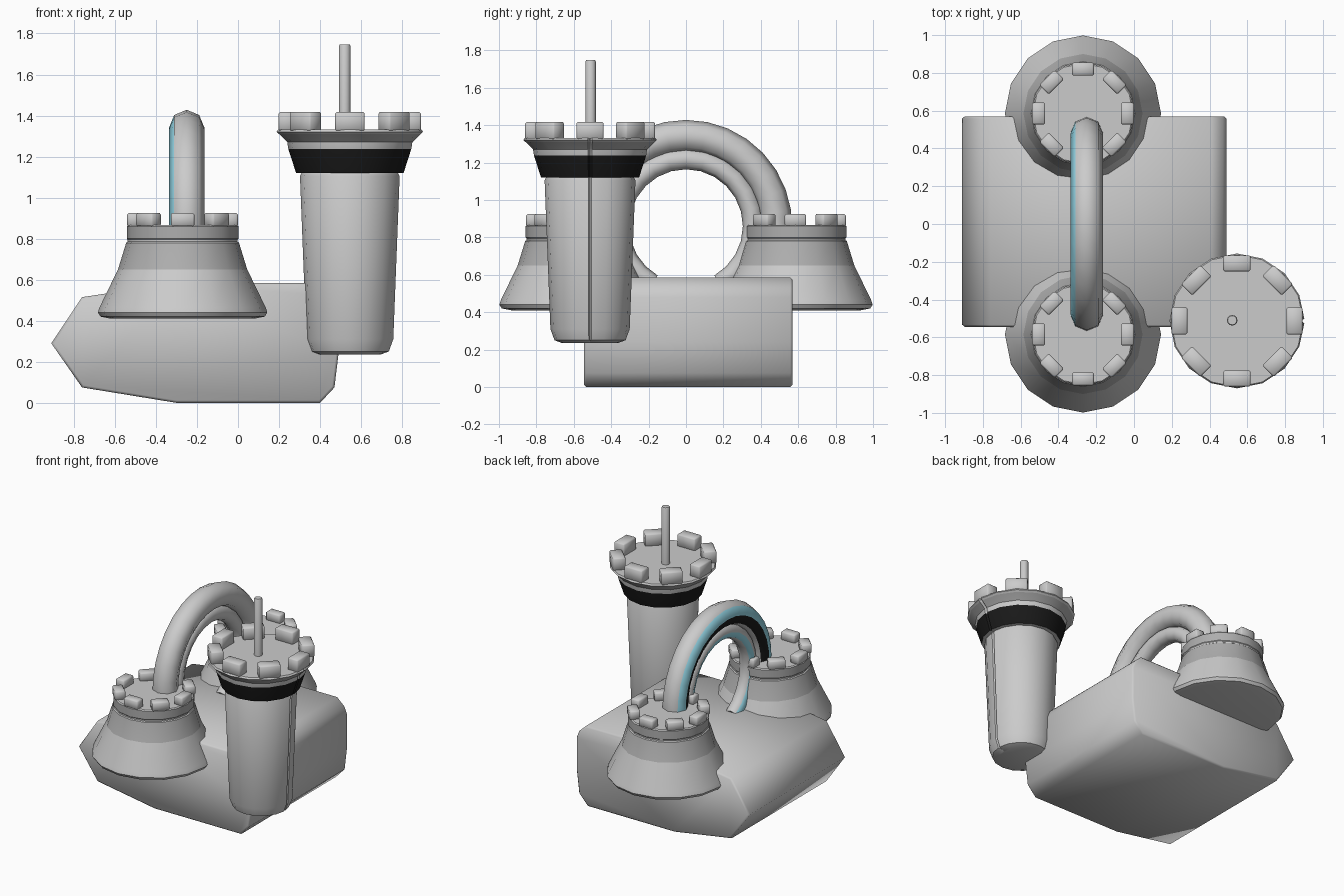
import bpy, bmesh, math
from mathutils import Vector, Matrix

if "Cube" in bpy.data.objects:
    bpy.data.objects.remove(bpy.data.objects["Cube"])


def material(name, rgb):
    m = bpy.data.materials.new(name)
    m.diffuse_color = (*rgb, 1)
    m.use_nodes = True
    m.node_tree.nodes["Principled BSDF"].inputs["Base Color"].default_value = m.diffuse_color
    return m


GREY = material("grey", (0.8, 0.8, 0.8))
DARK = material("dark_grey", (0.42, 0.42, 0.42))
BLACK = material("black", (0.01, 0.01, 0.01))
BLUE = material("blue", (0.3, 0.68, 0.8))
MATS = [GREY, DARK, BLACK, BLUE]


def finish(bm, name, loc=(0, 0, 0), angle=40):
    bmesh.ops.recalc_face_normals(bm, faces=bm.faces[:])
    me = bpy.data.meshes.new(name)
    bm.to_mesh(me)
    bm.free()
    for m in MATS:
        me.materials.append(m)
    me.shade_smooth()
    me.set_sharp_from_angle(angle=math.radians(angle))
    ob = bpy.data.objects.new(name, me)
    ob.location = loc
    bpy.context.collection.objects.link(ob)
    return ob


def lathe(name, profile, loc, sides=16, colours={}, seam=False, angle=35):
    """Turn (radius, z) points; colours maps a profile span to a material slot."""
    bm = bmesh.new()
    spokes = [(2 * math.pi * i / sides, 1) for i in range(sides)]
    if seam:
        spokes = [(-0.035, 1), (0, 0.95), (0.035, 1)] + spokes[1:]
    rings = [[bm.verts.new((r * k * math.cos(a), r * k * math.sin(a), z))
              for a, k in spokes] for r, z in profile]
    n = len(spokes)
    for j in range(len(rings) - 1):
        for i in range(n):
            f = bm.faces.new((rings[j][i], rings[j][(i + 1) % n],
                              rings[j + 1][(i + 1) % n], rings[j + 1][i]))
            f.material_index = colours.get(j, 0)
    bm.faces.new(rings[0])
    bm.faces.new(rings[-1])
    return finish(bm, name, loc, angle)


def bolt_ring(name, centre, radius, size):
    """Eight bevelled blocks around a lid."""
    bm = bmesh.new()
    for i in range(8):
        mat = (Matrix.Rotation(i * math.pi / 4, 4, 'Z')
               @ Matrix.Translation((radius, 0, size[2] / 2))
               @ Matrix.Diagonal((*size, 1)))
        bmesh.ops.create_cube(bm, size=1, matrix=mat)
    bmesh.ops.bevel(bm, geom=bm.edges[:], offset=0.008, segments=1, affect='EDGES')
    return finish(bm, name, centre, 50)


def hoop(name, centre, R, r, start, end, steps, colours, sides=8):
    """Tube bent in the yz plane; colours maps a side of the tube to a slot."""
    bm = bmesh.new()
    rings = []
    for i in range(steps + 1):
        t = start + (end - start) * i / steps
        ring = []
        for j in range(sides):
            p = 2 * math.pi * j / sides
            d = R + r * math.cos(p)
            ring.append(bm.verts.new((r * math.sin(p), d * math.cos(t), d * math.sin(t))))
        rings.append(ring)
    for a, b in zip(rings, rings[1:]):
        for j in range(sides):
            k = (j + 1) % sides
            bm.faces.new((a[j], a[k], b[k], b[j])).material_index = colours.get(j, 0)
    bm.faces.new(rings[0])
    bm.faces.new(rings[-1])
    return finish(bm, name, centre, 50)


# Main body: side outline extruded front to back
outline = [(-0.91, 0.29), (-0.76, 0.075), (-0.30, 0), (0.40, 0), (0.47, 0.075),
           (0.49, 0.24), (0.49, 0.48), (0.47, 0.53), (0.41, 0.585), (-0.30, 0.585),
           (-0.76, 0.515)]
bm = bmesh.new()
face = bm.faces.new([bm.verts.new((x, -0.545, z)) for x, z in outline])
ext = bmesh.ops.extrude_face_region(bm, geom=[face])
bmesh.ops.translate(bm, vec=(0, 1.115, 0),
                    verts=[v for v in ext['geom'] if isinstance(v, bmesh.types.BMVert)])
rim = [e for e in bm.edges if abs(e.verts[0].co.y - e.verts[1].co.y) < 1e-4]
bmesh.ops.bevel(bm, geom=rim, offset=0.012, segments=1, affect='EDGES')
finish(bm, "body", angle=50)

# Flared caps at both ends of the handle, with bolts
flare = [(0.35, 0.41), (0.40, 0.42), (0.413, 0.44), (0.405, 0.465), (0.315, 0.65),
         (0.275, 0.78), (0.268, 0.785), (0.268, 0.795), (0.272, 0.80),
         (0.272, 0.86), (0.265, 0.867)]
for side, y in (("front", -0.585), ("back", 0.585)):
    lathe(side + "_flared_cap", flare, (-0.27, y, 0), colours={4: 1, 8: 1})
    bolt_ring(side + "_cap_bolts", (-0.27, y, 0.86), 0.235, (0.07, 0.115, 0.065))

# Striped outer hoop and slimmer inner hoop
hoop("outer_hoop", (-0.25, 0, 0.86), 0.482, 0.086, -0.25, math.pi + 0.25, 18, {6: 3, 5: 2})
hoop("inner_hoop", (-0.25, 0, 0.86), 0.36, 0.056, -math.pi / 3, math.pi * 4 / 3, 20, {5: 3})

# Tall canister with dark collar, flange, bolts and rod
CX, CY = 0.545, -0.513
canister = [(0.15, 0.235), (0.19, 0.25), (0.212, 0.31), (0.243, 1.105), (0.235, 1.12),
            (0.262, 1.12), (0.30, 1.238), (0.305, 1.27), (0.345, 1.31), (0.357, 1.32),
            (0.35, 1.332)]
lathe("canister", canister, (CX, CY, 0), colours={5: 2, 7: 1}, seam=True)
bolt_ring("canister_bolts", (CX, CY, 1.325), 0.305, (0.085, 0.145, 0.092))
lathe("rod", [(0.028, 1.30), (0.028, 1.74), (0.024, 1.747)], (0.52, -0.51, 0), sides=12)
